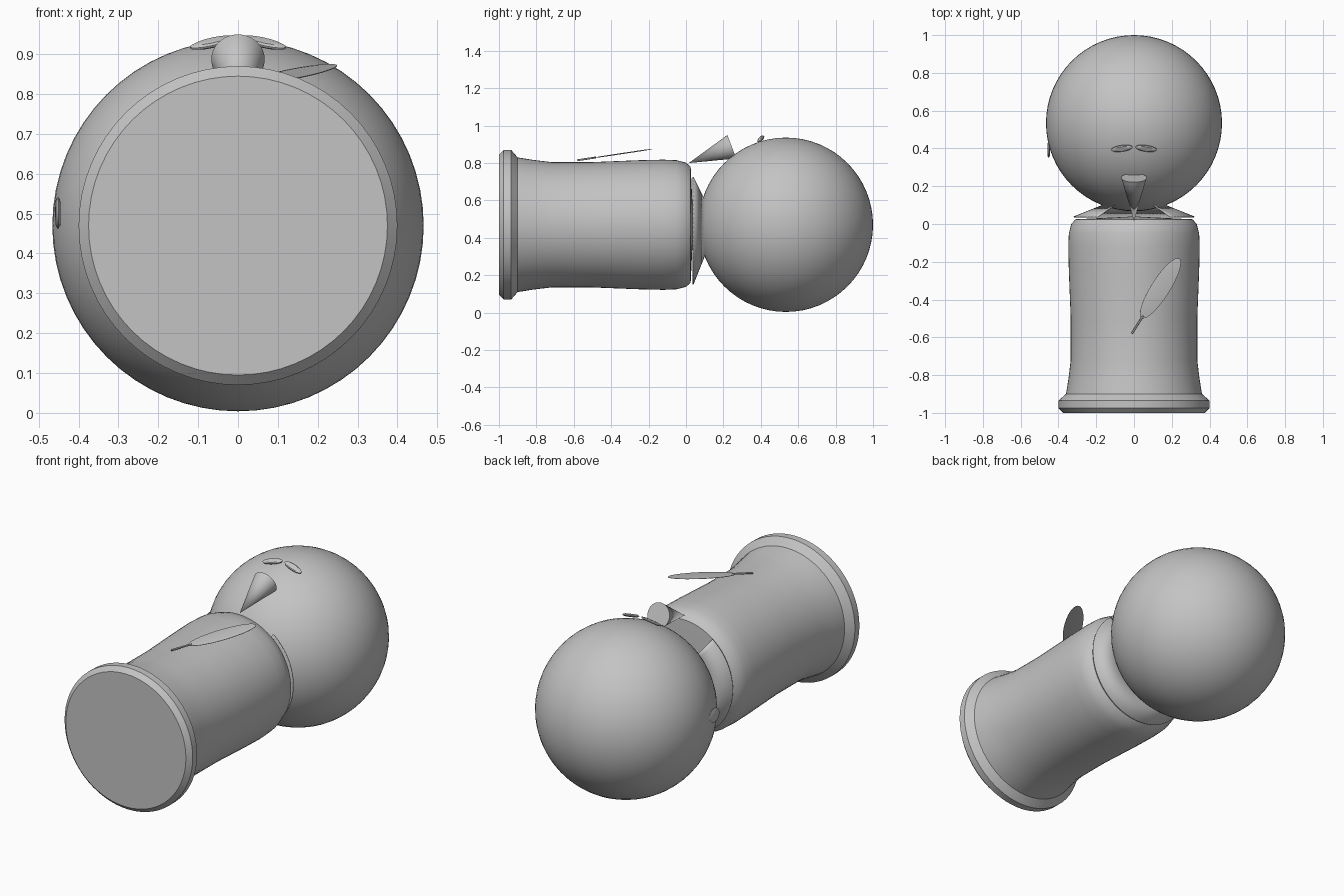
import bpy, bmesh
from math import sin, cos, radians
from mathutils import Matrix, Vector

if "Cube" in bpy.data.objects:
    bpy.data.objects.remove(bpy.data.objects["Cube"])

grey = bpy.data.materials.new("plain grey")
grey.use_nodes = True
grey.diffuse_color = (0.55, 0.55, 0.55, 1)
grey.node_tree.nodes["Principled BSDF"].inputs["Base Color"].default_value = (0.55, 0.55, 0.55, 1)

AXIS = Matrix.Translation((0, 0, 0.47))


def finish(name, bm, matrix, angle=30):
    """Turn a bmesh into a shaded, coloured object."""
    bm.transform(matrix)
    bmesh.ops.recalc_face_normals(bm, faces=bm.faces)
    mesh = bpy.data.meshes.new(name)
    bm.to_mesh(mesh)
    bm.free()
    mesh.materials.append(grey)
    obj = bpy.data.objects.new(name, mesh)
    bpy.context.collection.objects.link(obj)
    for other in bpy.context.selected_objects:
        other.select_set(False)
    obj.select_set(True)
    bpy.context.view_layer.objects.active = obj
    bpy.ops.object.shade_smooth_by_angle(angle=radians(angle))
    return obj


def lathe(name, profile, matrix=AXIS, steps=64, gap=0):
    """Spin (radius, y) points about the y axis, leaving a gap at the top."""
    bm = bmesh.new()
    a = radians(gap)
    verts = [bm.verts.new((r * sin(a), y, r * cos(a))) for r, y in profile]
    edges = [bm.edges.new(pair) for pair in zip(verts, verts[1:])]
    bmesh.ops.spin(bm, geom=verts + edges, cent=(0, 0, 0), axis=(0, 1, 0),
                   angle=radians(360) - 2 * a, steps=steps)
    bmesh.ops.remove_doubles(bm, verts=bm.verts, dist=0.0001)
    return finish(name, bm, matrix)


# Body with a flared foot ring
lathe("body", [(0, -1), (0.375, -1), (0.4, -0.975), (0.4, -0.935), (0.36, -0.9),
               (0.347, -0.82), (0.335, -0.72), (0.335, -0.5), (0.345, -0.25),
               (0.348, -0.12), (0.345, -0.05), (0.332, 0), (0.31, 0.025), (0, 0.04)])

# Collar, open at the throat
collar = lathe("collar", [(0.32, 0.04), (0.17, 0.1)], gap=37)
thick = collar.modifiers.new("thickness", "SOLIDIFY")
thick.thickness = 0.005

# Head
bm = bmesh.new()
bmesh.ops.create_uvsphere(bm, u_segments=64, v_segments=32, radius=0.466)
finish("head", bm, Matrix.Translation((0, 0.534, 0.47)))

# Cone nose
tip, base = Vector((0, 0.015, 0.8)), Vector((0, 0.245, 0.887))
bm = bmesh.new()
bmesh.ops.create_cone(bm, cap_ends=True, segments=48, radius1=0.067, radius2=0,
                      depth=(tip - base).length)
turn = (tip - base).to_track_quat("Z", "Y").to_matrix().to_4x4()
finish("nose", bm, Matrix.Translation((tip + base) / 2) @ turn, 40)

# Bevelled oval discs for the eyes and the side button
disc = [(0, -1), (0.75, -0.9), (1, -0.3), (1, 0.3), (0.75, 0.9), (0, 1)]
for name, side in (("left_eye", 1), ("right_eye", -1)):
    place = (Matrix.Translation((0.064 * side, 0.4, 0.929))
             @ Matrix.Rotation(radians(13 * side), 4, "Y")
             @ Matrix.Rotation(radians(8 * -side), 4, "Z")
             @ Matrix.Rotation(radians(120), 4, "X")
             @ Matrix.Diagonal((0.058, 0.008, 0.018, 1)))
    lathe(name, disc, place, 32)

lathe("side_button", disc, Matrix.Translation((-0.452, 0.393, 0.502))
      @ Matrix.Rotation(radians(90), 4, "Z")
      @ Matrix.Diagonal((0.042, 0.007, 0.039, 1)), 32)

# Leaf-shaped blade and its stem, lying on one sloping plane
slope = (Matrix.Translation((0.14, -0.34, 0.851))
         @ Matrix.Rotation(radians(8.5), 4, "X")
         @ Matrix.Rotation(radians(-32), 4, "Z"))
lathe("leaf_blade", disc, slope @ Matrix.Rotation(radians(90), 4, "X")
      @ Matrix.Diagonal((0.05, 0.003, 0.188, 1)), 32)
lathe("leaf_stem", [(0, -0.285), (0.005, -0.285), (0.005, -0.17), (0, -0.17)], slope, 12)
